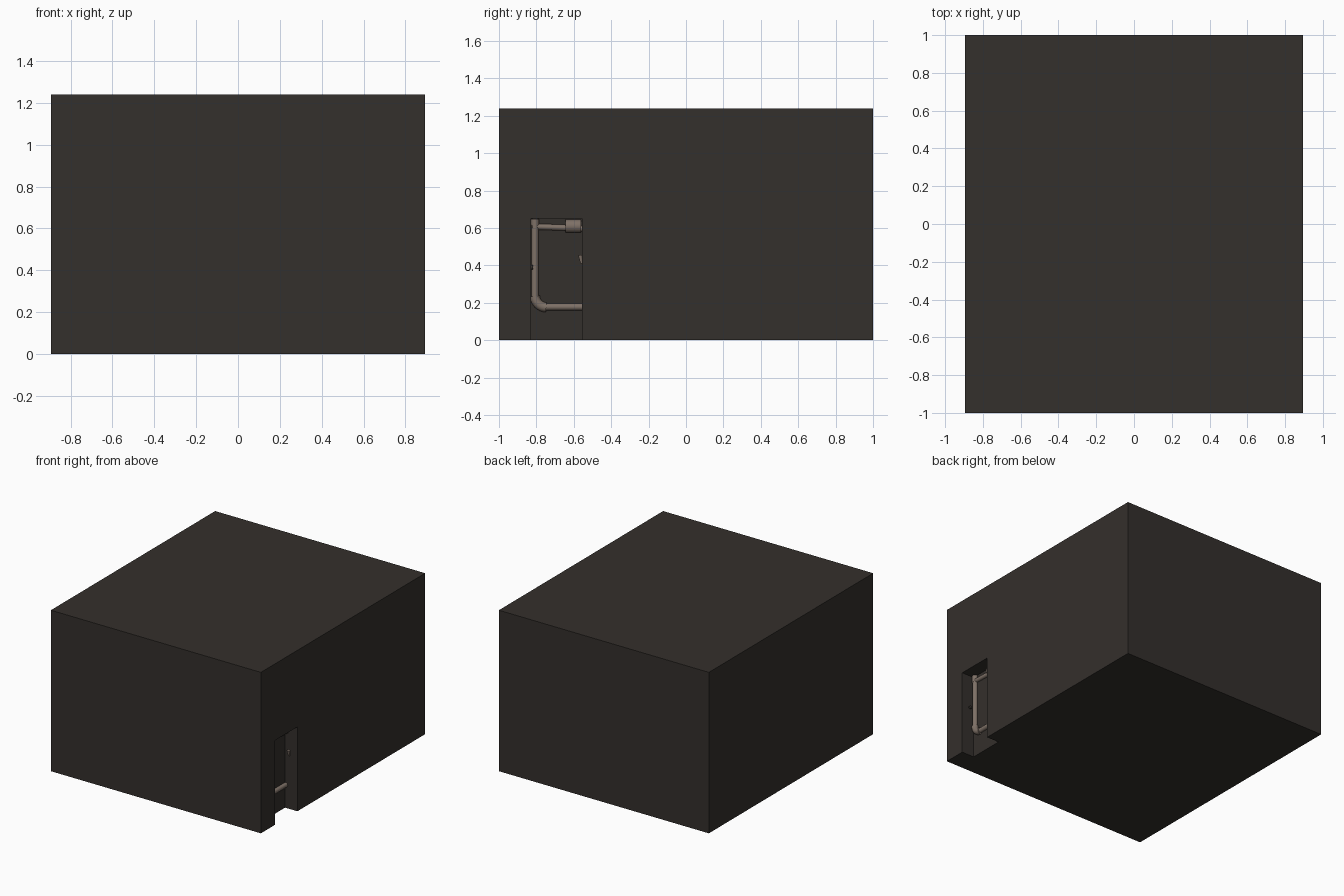
import bpy, math
from mathutils import Vector

if "Cube" in bpy.data.objects:
    bpy.data.objects.remove(bpy.data.objects["Cube"])


def material(name, rgb):
    m = bpy.data.materials.new(name)
    m.diffuse_color = (*rgb, 1)
    m.use_nodes = True
    m.node_tree.nodes["Principled BSDF"].inputs["Base Color"].default_value = m.diffuse_color
    return m


DARK = material("dark_wall", (0.034, 0.029, 0.025))
PIPE = material("dull_pipe", (0.21, 0.165, 0.135))


def box(name, lo, hi, mat):
    lo, hi = Vector(lo), Vector(hi)
    bpy.ops.mesh.primitive_cube_add(size=1, location=(lo + hi) / 2)
    o = bpy.context.object
    o.name = name
    o.scale = hi - lo
    bpy.ops.object.transform_apply(location=False, rotation=False, scale=True)
    o.data.materials.append(mat)
    return o


def rod(name, a, b, r1, r2=None, mat=PIPE):
    a, b = Vector(a), Vector(b)
    bpy.ops.mesh.primitive_cone_add(vertices=20, radius1=r1, radius2=r1 if r2 is None else r2,
                                    depth=(b - a).length, location=(a + b) / 2)
    o = bpy.context.object
    o.name = name
    o.rotation_mode = 'QUATERNION'
    o.rotation_quaternion = (b - a).to_track_quat('Z', 'Y')
    o.data.materials.append(mat)
    bpy.ops.object.shade_smooth_by_angle(angle=math.radians(40))
    return o


# Main block with the doorway recess cut into its right side
block = box("main_block", (-0.895, -1, 0), (0.895, 1, 1.24), DARK)
cutter = box("recess_cutter", (0.79, -0.83, -0.1), (1.0, -0.555, 0.65), DARK)
cutter.hide_render = True
mod = block.modifiers.new("recess", 'BOOLEAN')
mod.operation = 'DIFFERENCE'
mod.solver = 'EXACT'
mod.object = cutter
bpy.context.view_layer.objects.active = block
bpy.ops.object.modifier_apply(modifier=mod.name)
bpy.data.objects.remove(cutter)

# Pipe run along the back of the recess
PX = 0.795
rod("upright_pipe", (PX, -0.807, 0.225), (PX, -0.807, 0.648), 0.019)
rod("upright_top_sleeve", (PX, -0.807, 0.595), (PX, -0.807, 0.648), 0.021)
rod("lower_pipe", (PX, -0.755, 0.178), (PX, -0.55, 0.178), 0.018)
rod("upper_pipe", (PX, -0.825, 0.608), (PX, -0.55, 0.598), 0.016)
rod("upper_coupling", (PX, -0.645, 0.61), (PX, -0.562, 0.61), 0.035)

# Elbow joining the upright and lower pipes
curve = bpy.data.curves.new("pipe_elbow", 'CURVE')
curve.dimensions = '3D'
curve.bevel_depth = 0.026
curve.bevel_resolution = 4
curve.use_fill_caps = True
spline = curve.splines.new('POLY')
N = 8
spline.points.add(N)
for i in range(N + 1):
    t = math.pi / 2 * i / N
    spline.points[i].co = (PX, -0.747 - 0.06 * math.cos(t), 0.236 - 0.06 * math.sin(t), 1)
elbow = bpy.data.objects.new("pipe_elbow", curve)
bpy.context.collection.objects.link(elbow)
curve.materials.append(PIPE)

# Small fittings on the two jambs
rod("jamb_hook", (0.825, -0.566, 0.455), (0.825, -0.558, 0.41), 0.011, 0.006)
rod("jamb_stud", (0.825, -0.832, 0.39), (0.825, -0.818, 0.39), 0.012, 0.012, DARK)
